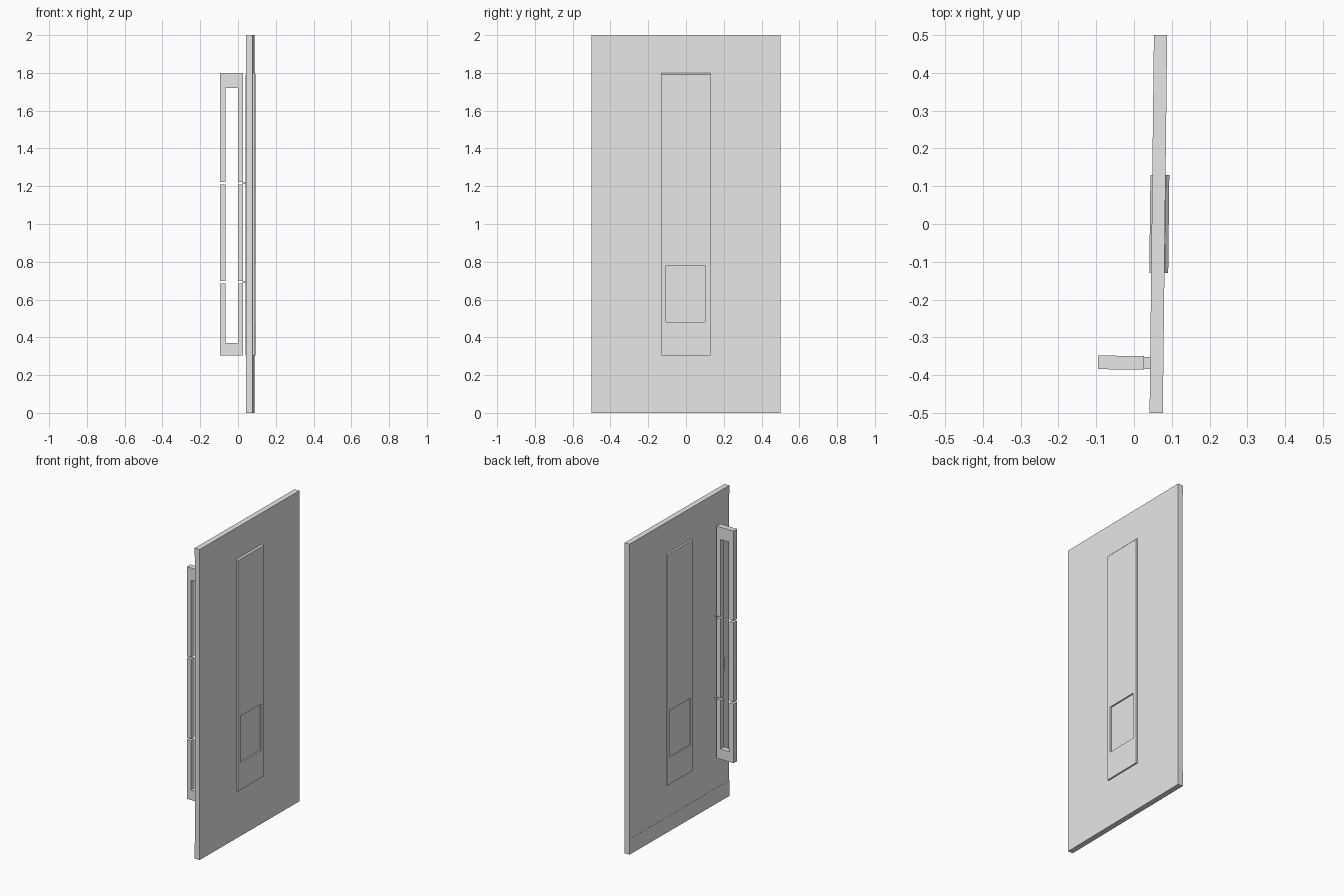
import bpy, bmesh
from mathutils import Matrix, Vector

if "Cube" in bpy.data.objects:
    bpy.data.objects.remove(bpy.data.objects["Cube"])

grey = bpy.data.materials.new("plain grey")
grey.use_nodes = True
grey.diffuse_color = (0.8, 0.8, 0.8, 1)
grey.node_tree.nodes["Principled BSDF"].inputs["Base Color"].default_value = grey.diffuse_color

# The whole door stands slightly turned about its own centre line
TURN = Matrix.Translation((0.065, 0, 0)) @ Matrix.Rotation(-0.0115, 4, "Z")


def box(name, x, y, z, chamfer=None):
    """Box from (low, high) ranges; chamfer slopes the upper edge on that x side."""
    bm = bmesh.new()
    bmesh.ops.create_cube(bm, size=1)
    size = Vector((x[1] - x[0], y[1] - y[0], z[1] - z[0]))
    mid = Vector((sum(x), sum(y), sum(z))) / 2
    for v in bm.verts:
        v.co = v.co * size + mid
    if chamfer:
        edge = [e for e in bm.edges
                if all(v.co.z > mid.z and (v.co.x - mid.x) * chamfer > 0 for v in e.verts)]
        bmesh.ops.bevel(bm, geom=edge, offset=0.009, segments=1, affect="EDGES")
    bm.transform(TURN)
    mesh = bpy.data.meshes.new(name)
    bm.to_mesh(mesh)
    bm.free()
    mesh.materials.append(grey)
    ob = bpy.data.objects.new(name, mesh)
    bpy.context.collection.objects.link(ob)
    return ob


def cut(target, *ranges):
    """Subtract a box from the target."""
    cutter = box("cutter", *ranges)
    cutter.hide_render = True
    mod = target.modifiers.new("cut", "BOOLEAN")
    mod.operation, mod.solver, mod.object = "DIFFERENCE", "EXACT", cutter
    bpy.context.view_layer.objects.active = target
    bpy.ops.object.modifier_apply(modifier=mod.name)
    bpy.data.objects.remove(cutter)


# Door leaf with top and bottom rails on the handle side
HALF = 0.017
box("door_leaf", (-HALF, HALF), (-0.5, 0.5), (0, 2))
for name, z in (("top_rail", (1.945, 2)), ("bottom_rail", (0, 0.1))):
    box(name, (-HALF - 0.001, -HALF + 0.005), (-0.5, 0.5), z)
box("latch_plate", (-HALF - 0.001, 0), (-0.499, -0.45), (0.83, 0.9))

# Long raised plates, each with a square recess
for name, side, proud in (("right_plate", 1, 0.01), ("left_plate", -1, 0.006)):
    outer = HALF + proud
    plate = box(name, sorted((side * HALF * 0.9, side * outer)),
                (-0.13, 0.13), (0.305, 1.8), chamfer=side)
    cut(plate, sorted((side * (outer - proud * 0.9), side * (outer + 0.1))),
        (-0.105, 0.102), (0.48, 0.78))

# Pull handle: an open frame split at two levels
handle = box("pull_handle", (-0.156, -0.034), (-0.386, -0.35), (0.305, 1.8))
cut(handle, (-0.126, -0.061), (-0.5, -0.2), (0.37, 1.72))
for level, name in ((0.692, "lower_mount"), (1.216, "upper_mount")):
    cut(handle, (-0.3, -0.02), (-0.5, -0.2), (level - 0.006, level + 0.006))
    # Thin mount reaching from the split to the leaf
    box(name, (-0.036, -HALF), (-0.384, -0.352), (level - 0.004, level + 0.004))
